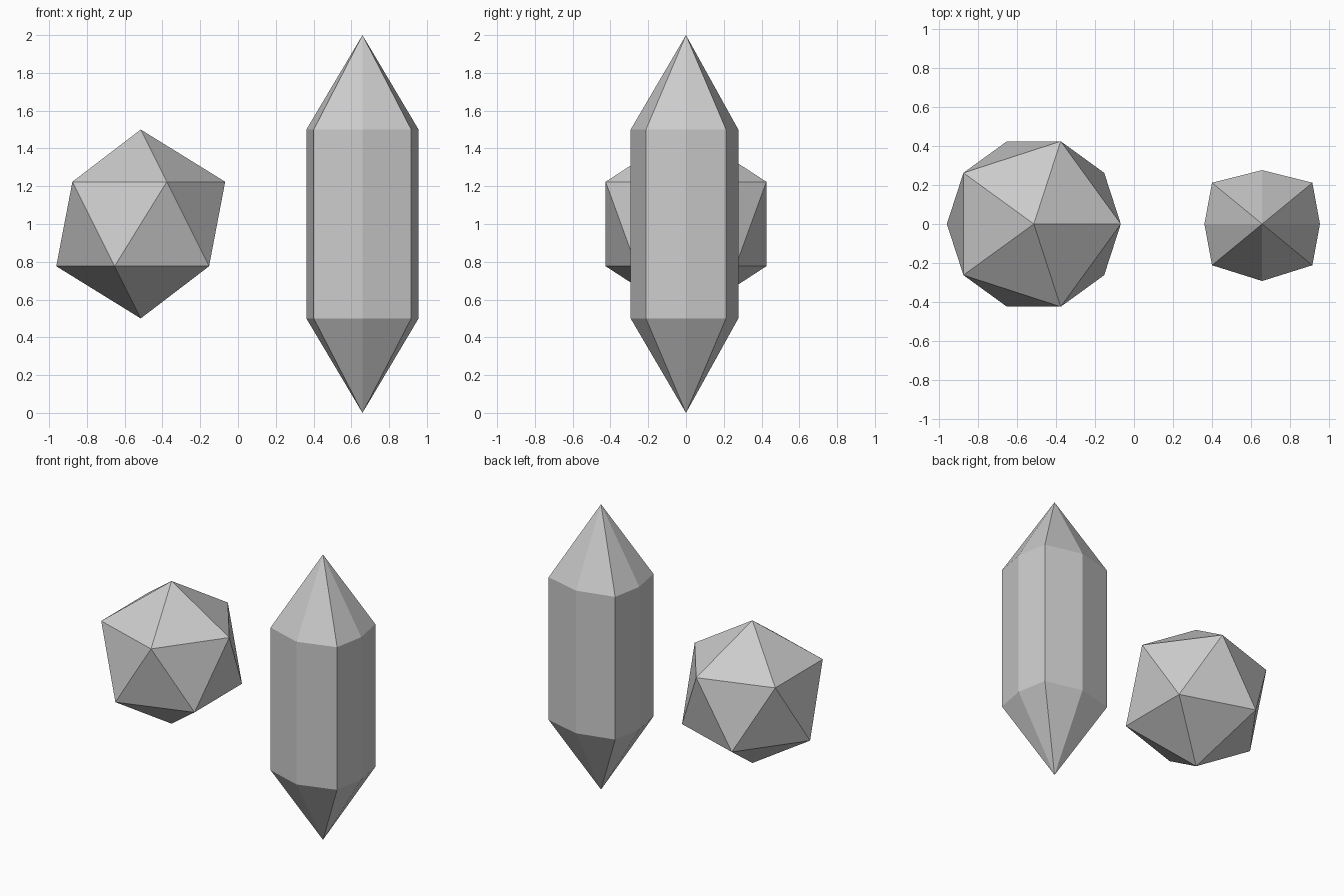
import bpy, bmesh

if "Cube" in bpy.data.objects:
    bpy.data.objects.remove(bpy.data.objects["Cube"])

# Floating stone: a regular icosahedron
bpy.ops.mesh.primitive_ico_sphere_add(subdivisions=1, radius=0.5, location=(-0.515, 0, 1))
bpy.context.object.name = "round_gem"

# Tall crystal: eight-sided shaft with a point at both ends
outline = [(0.297, 0), (0.258, 0.212), (0, 0.277), (-0.258, 0.212),
           (-0.297, 0), (-0.258, -0.212), (0, -0.293), (0.258, -0.212)]
bm = bmesh.new()
bottom, top = bm.verts.new((0, 0, -1)), bm.verts.new((0, 0, 1))
lower = [bm.verts.new((x, y, -0.5)) for x, y in outline]
upper = [bm.verts.new((x, y, 0.5)) for x, y in outline]
for i in range(len(outline)):
    j = (i + 1) % len(outline)
    bm.faces.new((lower[i], lower[j], upper[j], upper[i]))
    bm.faces.new((upper[i], upper[j], top))
    bm.faces.new((lower[j], lower[i], bottom))
bmesh.ops.recalc_face_normals(bm, faces=bm.faces)
mesh = bpy.data.meshes.new("tall_crystal")
bm.to_mesh(mesh)
bm.free()
crystal = bpy.data.objects.new("tall_crystal", mesh)
crystal.location = (0.659, 0, 1)
bpy.context.collection.objects.link(crystal)
